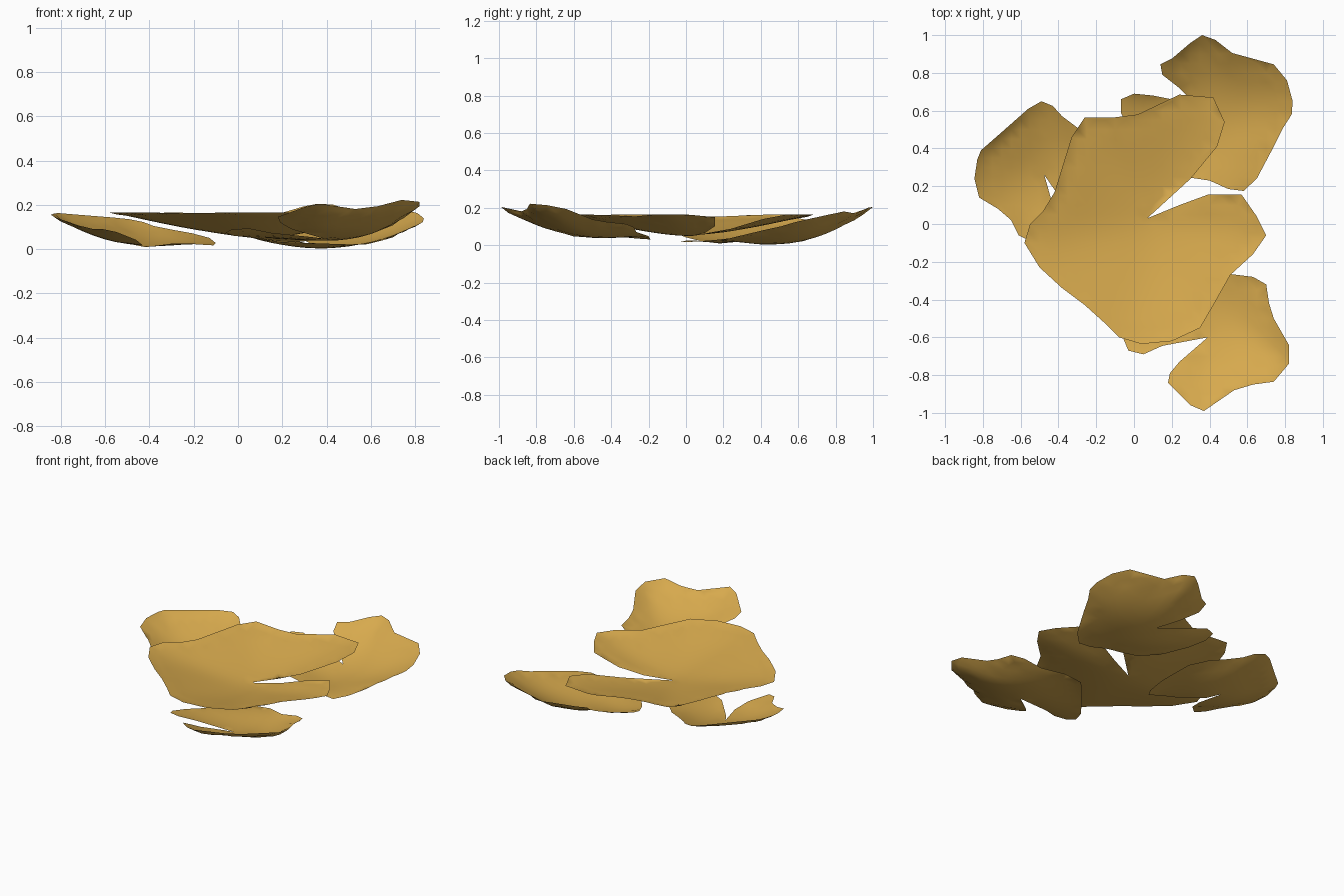
import bpy
import bmesh
from mathutils import Vector
from mathutils.geometry import convex_hull_2d, delaunay_2d_cdt

if "Cube" in bpy.data.objects:
    bpy.data.objects.remove(bpy.data.objects["Cube"], do_unlink=True)

# One golden colour for every flake
golden = bpy.data.materials.new("golden toasted")
golden.use_nodes = True
golden.diffuse_color = (0.68, 0.40, 0.075, 1)
shader = golden.node_tree.nodes["Principled BSDF"]
shader.inputs["Base Color"].default_value = golden.diffuse_color
shader.inputs["Roughness"].default_value = 0.8


def dish_height(point, centre, hull, low, rim, power):
    """Height of a shallow dish whose rim follows a tilted plane."""
    reach = 0.0
    for i, corner in enumerate(hull):
        edge = hull[(i + 1) % len(hull)] - corner
        normal = Vector((edge.y, -edge.x))
        span = normal.dot(corner - centre)
        if abs(span) > 1e-9:
            reach = max(reach, normal.dot(point - centre) / span)
    reach = min(reach, 1.0)
    rim_height = rim[0] + rim[1] * point.x + rim[2] * point.y
    return low + (rim_height - low) * reach ** power


def make_flake(name, outline, centre, low, rim, power, step=0.05):
    """Fill an outline with a fine sheet and press it into a dish."""
    border = [Vector(p) for p in outline]
    centre = Vector(centre)
    hull = [border[i] for i in convex_hull_2d(border)]
    count = len(border)

    # Fill points on a grid, kept a little away from the border
    fill = []
    steps = int(2 / step)
    for i in range(steps + 1):
        for j in range(steps + 1):
            p = Vector((-1 + i * step, -1 + j * step))
            if min((p - b).length for b in border) > step * 0.5:
                fill.append(p)

    edges = [(i, (i + 1) % count) for i in range(count)]
    points, _, faces, *_ = delaunay_2d_cdt(border + fill, edges, [], 1, 1e-5)

    bm = bmesh.new()
    verts = [bm.verts.new((p.x, p.y, dish_height(p, centre, hull, low, rim, power)))
             for p in points]
    for face in faces:
        bm.faces.new([verts[i] for i in face])
    bmesh.ops.delete(bm, geom=[v for v in bm.verts if not v.link_faces], context='VERTS')

    # Soften the dish inside the border and face it upward
    inner = [v for v in bm.verts if not v.is_boundary]
    for _ in range(3):
        bmesh.ops.smooth_vert(bm, verts=inner, factor=0.5, use_axis_z=True)
    bm.normal_update()
    for face in bm.faces:
        if face.normal.z < 0:
            face.normal_flip()
        face.smooth = True

    mesh = bpy.data.meshes.new(name)
    bm.to_mesh(mesh)
    bm.free()
    mesh.materials.append(golden)
    flake = bpy.data.objects.new(name, mesh)
    bpy.context.collection.objects.link(flake)
    return flake


# Large flake resting on the other three
make_flake("top_flake", [
    (-.58, -.1), (-.5, -.23), (-.38, -.34), (-.26, -.43), (-.16, -.52), (-.08, -.6),
    (.04, -.635), (.2, -.62), (.35, -.55), (.42, -.43), (.51, -.27), (.63, -.16),
    (.7, -.06), (.65, .04), (.57, .155), (.39, .155), (.24, .1), (.07, .03),
    (.3, .24), (.44, .41), (.48, .54), (.42, .67), (.24, .685), (.02, .58),
    (-.1, .565), (-.26, .565), (-.33, .46), (-.38, .3), (-.42, .17), (-.48, .07),
    (-.55, 0)],
    centre=(.12, 0), low=.045, rim=(.165, 0, 0), power=1.4)

# Flake on the right-hand side, lifted toward -x
make_flake("side_flake", [
    (-.845, .24), (-.82, .14), (-.72, .08), (-.65, .02), (-.61, -.06), (-.55, -.09),
    (-.46, 0), (-.43, .1), (-.475, .26), (-.42, .18), (-.3, .05), (-.14, -.03),
    (-.11, .02), (-.1, .15), (-.13, .36), (-.21, .45), (-.3, .51), (-.38, .57),
    (-.43, .625), (-.49, .65), (-.56, .61), (-.73, .46), (-.81, .39), (-.83, .34)],
    centre=(-.38, .17), low=.008, rim=(-.002, -.16, .09), power=1.6)

# Flake at the back, lifted toward +y
make_flake("back_flake", [
    (.36, 1), (.3, .96), (.2, .875), (.14, .845), (.15, .79), (.24, .72),
    (.34, .62), (.2, .66), (.1, .68), (0, .69), (-.07, .66), (-.07, .59),
    (-.02, .49), (.07, .37), (.2, .27), (.3, .245), (.4, .23), (.5, .185),
    (.58, .175), (.65, .24), (.74, .41), (.79, .51), (.835, .58), (.84, .65),
    (.81, .76), (.74, .845), (.52, .905), (.43, .975)],
    centre=(.37, .42), low=0, rim=(-.036, .03, .23), power=1.8)

# Flake at the front, lifted toward the outer corner
make_flake("front_flake", [
    (.37, -.99), (.53, -.88), (.63, -.85), (.74, -.835), (.82, -.74), (.82, -.64),
    (.74, -.5), (.715, -.42), (.7, -.32), (.63, -.28), (.51, -.265), (.38, -.2),
    (.26, -.19), (.19, -.26), (.08, -.4), (-.02, -.52), (-.055, -.61), (-.03, -.67),
    (.05, -.69), (.15, -.645), (.39, -.6), (.24, -.73), (.19, -.79), (.18, -.84),
    (.3, -.96)],
    centre=(.4, -.42), low=.035, rim=(-.041, .13, -.2), power=1.8)
